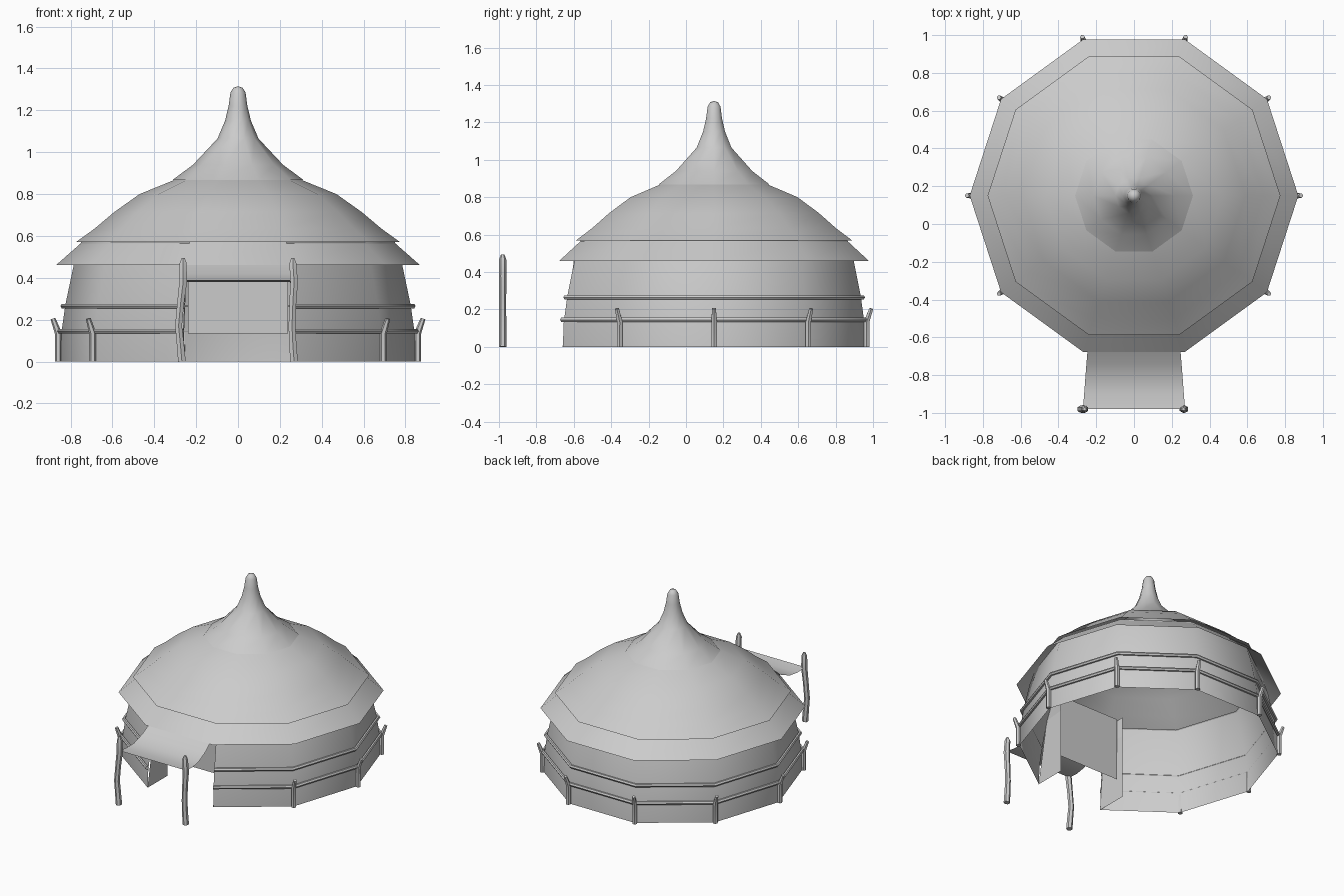
import bpy, bmesh, math

if "Cube" in bpy.data.objects:
    bpy.data.objects.remove(bpy.data.objects["Cube"])

CY = 0.15          # centre of the tent in y
SIDES = 10
FRONT = 7          # index of the open front side (252 to 288 degrees)

cloth = bpy.data.materials.new("light grey")
cloth.diffuse_color = (0.6, 0.6, 0.6, 1)
cloth.use_nodes = True
cloth.node_tree.nodes["Principled BSDF"].inputs["Base Color"].default_value = cloth.diffuse_color


def corner(i, r, z):
    a = math.tau * i / SIDES
    return (r * math.cos(a), CY + r * math.sin(a), z)


def finish(name, bm, smooth=True):
    me = bpy.data.meshes.new(name)
    bm.to_mesh(me)
    bm.free()
    me.materials.append(cloth)
    for p in me.polygons:
        p.use_smooth = smooth
    ob = bpy.data.objects.new(name, me)
    bpy.context.collection.objects.link(ob)
    return ob


def lathe(name, profile, skip=()):
    """Ten-sided shell from (radius, height) pairs, bottom to top."""
    bm = bmesh.new()
    rings = []
    for r, z in profile:
        if r == 0:
            rings.append([bm.verts.new((0, CY, z))] * SIDES)
        else:
            rings.append([bm.verts.new(corner(i, r, z)) for i in range(SIDES)])
    for a, b in zip(rings, rings[1:]):
        for i in range(SIDES):
            if i in skip:
                continue
            j = (i + 1) % SIDES
            if b[i] is b[j]:
                bm.faces.new((a[i], a[j], b[i]))
            else:
                bm.faces.new((a[i], a[j], b[j], b[i]))
    return finish(name, bm)


def sheet(name, rows, smooth=False):
    """Thin cloth spanned between rows of points."""
    bm = bmesh.new()
    vs = [[bm.verts.new(p) for p in row] for row in rows]
    for a, b in zip(vs, vs[1:]):
        for k in range(len(a) - 1):
            bm.faces.new((a[k], a[k + 1], b[k + 1], b[k]))
    return finish(name, bm, smooth)


def pole(name, points, radius, scales=None):
    """Round wooden pole along a path."""
    cu = bpy.data.curves.new(name, 'CURVE')
    cu.dimensions = '3D'
    cu.bevel_depth = radius
    cu.bevel_resolution = 1
    cu.use_fill_caps = True
    sp = cu.splines.new('POLY')
    sp.points.add(len(points) - 1)
    for k, p in enumerate(points):
        sp.points[k].co = (*p, 1)
        sp.points[k].radius = scales[k] if scales else 1
    sp.use_smooth = True
    cu.materials.append(cloth)
    ob = bpy.data.objects.new(name, cu)
    bpy.context.collection.objects.link(ob)
    bpy.ops.object.select_all(action='DESELECT')
    ob.select_set(True)
    bpy.context.view_layer.objects.active = ob
    bpy.ops.object.convert(target='MESH')
    return bpy.context.object


# Wall, open at the front side
lathe("wall", [(.85, 0), (.845, .13), (.825, .27), (.785, .46), (.75, .57)],
      skip=(FRONT,))

# Lower eave, domed roof and pointed cap
lathe("lower_eave", [(.87, .46), (.745, .57)])
lathe("roof", [(.775, .57), (.685, .635), (.59, .715), (.47, .80),
               (.31, .865), (.20, .92)])
lathe("roof_cap", [(.312, .868), (.215, .94), (.098, 1.065), (.062, 1.15),
                   (.045, 1.22), (.036, 1.285), (.022, 1.308), (0, 1.315)])

# Doorway side cloths and the hanging door
for side, s in (("left", -1), ("right", 1)):
    sheet("doorway_cloth_" + side,
          [[(s * .263, -.66, 0), (s * .263, -.43, 0)],
           [(s * .245, -.60, .46), (s * .263, -.43, .46)],
           [(s * .235, -.56, .57), (s * .263, -.43, .60)]])
sheet("door_curtain", [[(-.24, -.46, .135), (.24, -.46, .135)],
                       [(-.24, -.46, .59), (.24, -.46, .59)]])

# Sagging awning in front of the door
awning = [(.27, -.98, .39), (.264, -.90, .38), (.258, -.82, .388),
          (.252, -.74, .42), (.245, -.66, .47)]
sheet("awning", [[(-x, y, z), (x, y, z)] for x, y, z in awning], True)

# Crooked awning posts
for side, s, wave in (("left", -1, (.268, .275, .284, .274, .262, .262, .262)),
                      ("right", 1, (.268, .262, .258, .262, .268, .262, .262))):
    zs = (0, .08, .17, .28, .38, .47, .495)
    pole("awning_post_" + side,
         [(s * x, -.98, z) for x, z in zip(wave, zs)], .021,
         (1, .95, .9, .9, 1, .9, .4))

# Short pegs at each wall corner, bent outwards at the top
for i in range(SIDES):
    if i in (FRONT, FRONT + 1):
        continue
    pole("wall_peg_%d" % i, [corner(i, .858, 0), corner(i, .858, .135),
                             corner(i, .884, .205)], .017, (1, 1, .7))

# Rails running round the wall from one side of the door to the other
for name, r, z in (("lower_rail", .855, .145), ("upper_rail", .836, .265)):
    pole(name, [corner(i, r, z) for i in range(FRONT + 1, FRONT + SIDES + 1)],
         .0125)

# Keep hard edges on the poles
bpy.ops.object.select_all(action='DESELECT')
for ob in bpy.context.scene.objects:
    if "post" in ob.name or "peg" in ob.name or "rail" in ob.name:
        ob.select_set(True)
        bpy.context.view_layer.objects.active = ob
bpy.ops.object.shade_smooth_by_angle(angle=math.radians(50))
